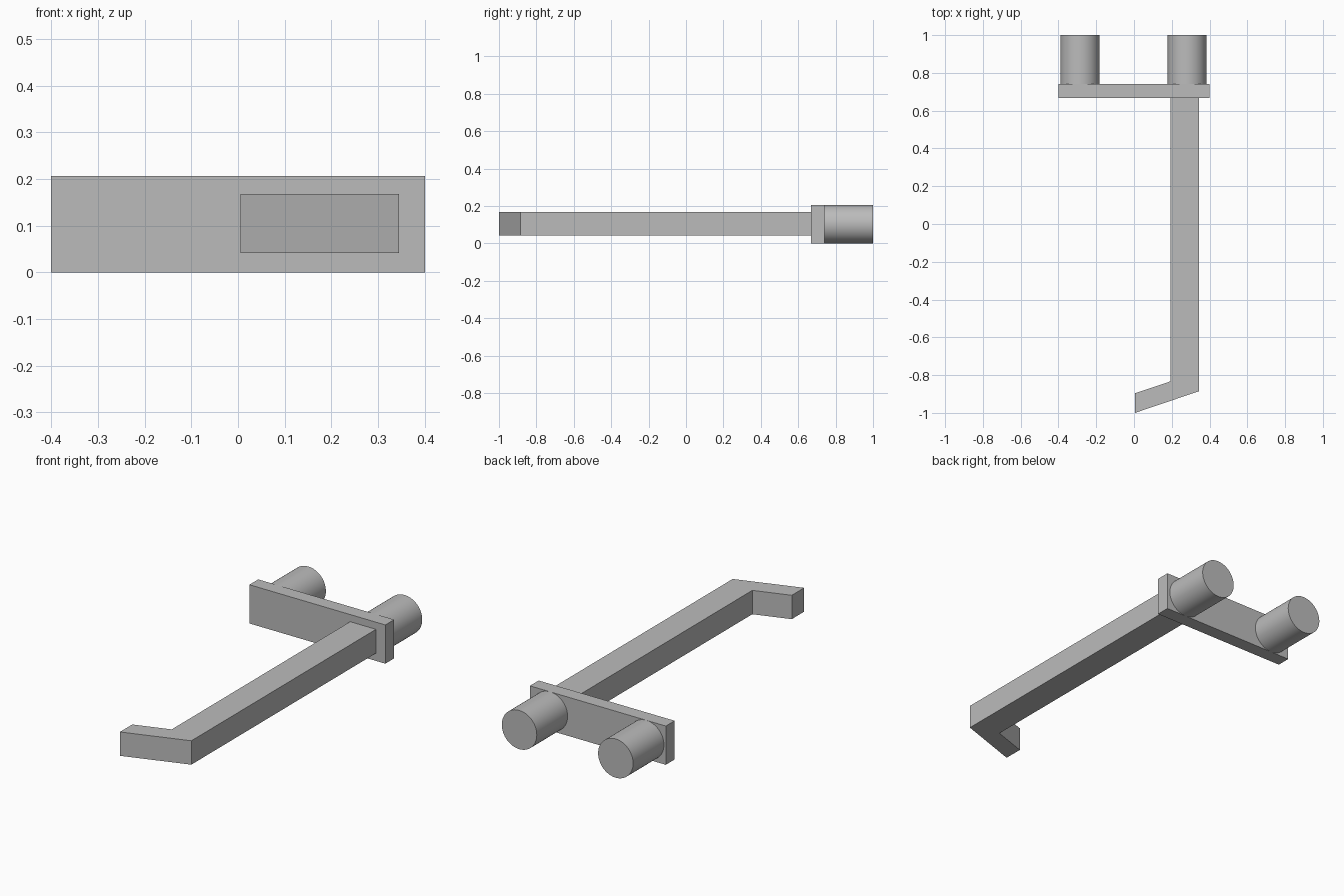
import bpy
import bmesh
from math import pi

cube = bpy.data.objects.get("Cube")
if cube:
    bpy.data.objects.remove(cube, do_unlink=True)

# Single plain grey material
grey = bpy.data.materials.new("grey")
grey.use_nodes = True
colour = (0.5, 0.5, 0.5, 1)
grey.diffuse_color = colour
grey.node_tree.nodes["Principled BSDF"].inputs["Base Color"].default_value = colour


def prism(name, outline, bottom, top):
    """Extrude a flat outline upward from bottom to top."""
    bm = bmesh.new()
    face = bm.faces.new([bm.verts.new((x, y, bottom)) for x, y in outline])
    result = bmesh.ops.extrude_face_region(bm, geom=[face])
    verts = [g for g in result["geom"] if isinstance(g, bmesh.types.BMVert)]
    bmesh.ops.translate(bm, verts=verts, vec=(0, 0, top - bottom))
    bmesh.ops.recalc_face_normals(bm, faces=bm.faces)
    mesh = bpy.data.meshes.new(name)
    bm.to_mesh(mesh)
    bm.free()
    mesh.materials.append(grey)
    obj = bpy.data.objects.new(name, mesh)
    bpy.context.collection.objects.link(obj)


def peg(name, x):
    """Round peg pointing backward from the plate."""
    bpy.ops.mesh.primitive_cylinder_add(
        vertices=64, radius=RADIUS, depth=1 - PLATE_BACK,
        location=(x, (1 + PLATE_BACK) / 2, HEIGHT / 2), rotation=(pi / 2, 0, 0))
    obj = bpy.context.object
    obj.name = name
    obj.data.materials.append(grey)
    bpy.ops.object.shade_smooth_by_angle()


HEIGHT = 0.206
RADIUS = HEIGHT / 2
PLATE_FRONT, PLATE_BACK = 0.667, 0.741

# Back plate
prism("back_plate", [(-0.4, PLATE_FRONT), (0.4, PLATE_FRONT),
                     (0.4, PLATE_BACK), (-0.4, PLATE_BACK)], 0, HEIGHT)

# Long arm with its bent tip
prism("bent_arm", [(0.345, PLATE_FRONT), (0.345, -0.885), (0.005, -1),
                   (0.005, -0.896), (0.193, -0.833), (0.193, PLATE_FRONT)],
      0.041, 0.168)

# Pegs
peg("right_peg", -0.286)
peg("left_peg", 0.281)
